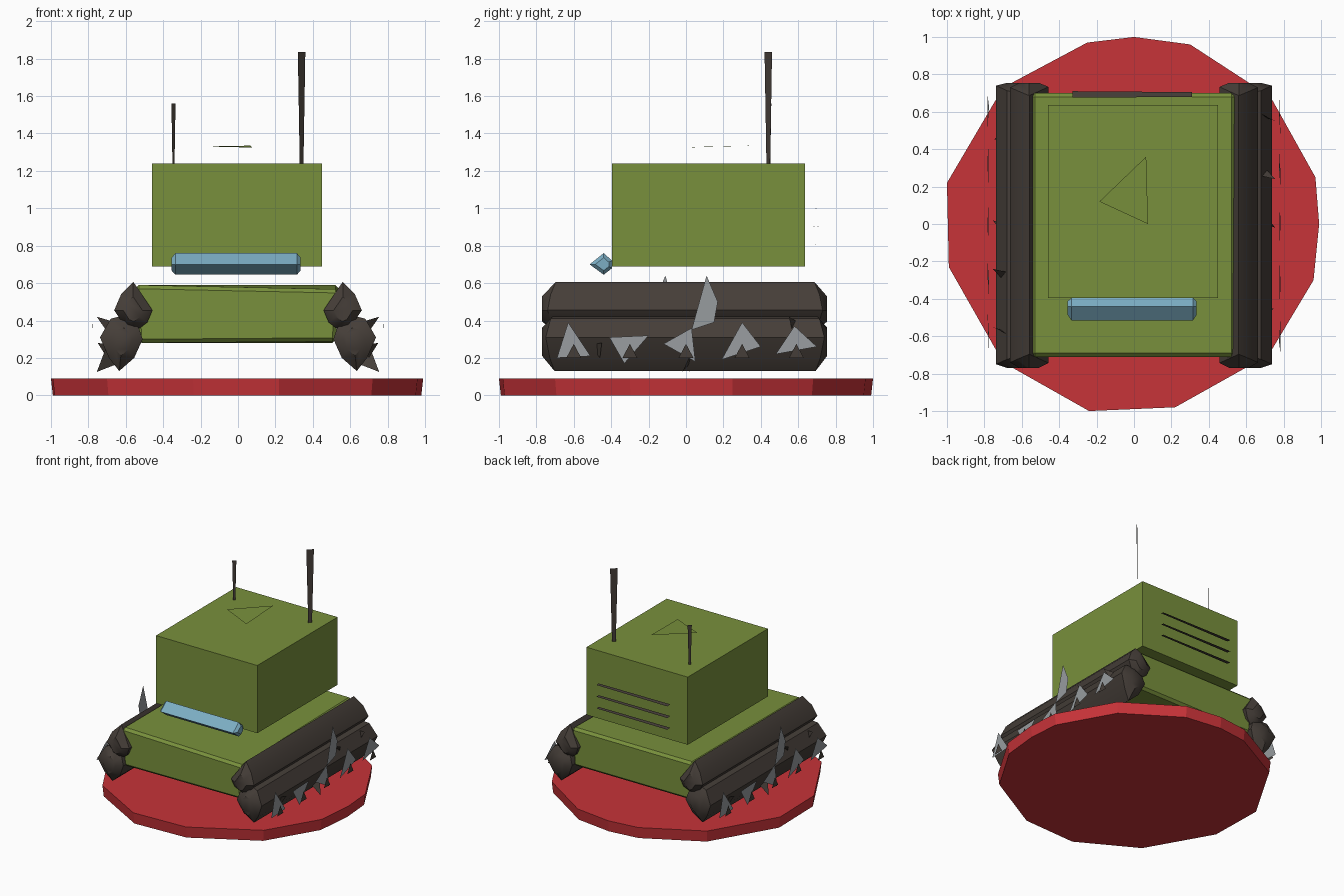
import bpy, bmesh
from mathutils import Vector

old = bpy.data.objects.get("Cube")
if old:
    bpy.data.objects.remove(old, do_unlink=True)


def material(name, rgb):
    m = bpy.data.materials.new(name)
    m.use_nodes = True
    m.diffuse_color = (*rgb, 1)
    m.node_tree.nodes["Principled BSDF"].inputs["Base Color"].default_value = (*rgb, 1)
    return m


GREEN = material("olive green", (.19, .28, .045))
RED = material("red", (.57, .033, .04))
BROWN = material("dark brown", (.06, .048, .04))
GREY = material("steel grey", (.31, .33, .345))
BLUE = material("glass blue", (.2, .42, .55))


def finish(name, bm, mat, angle=None):
    """Turn a bmesh into an object, smooth below the given angle."""
    if len(bm.faces) > 1:
        bmesh.ops.recalc_face_normals(bm, faces=bm.faces)
    me = bpy.data.meshes.new(name)
    bm.to_mesh(me)
    bm.free()
    me.materials.append(mat)
    if angle:
        me.shade_smooth()
        me.set_sharp_from_angle(angle=angle)
    ob = bpy.data.objects.new(name, me)
    bpy.context.collection.objects.link(ob)
    return ob


def box(name, low, high, mat, bevel=0, angle=None):
    low, high = Vector(low), Vector(high)
    bm = bmesh.new()
    bmesh.ops.create_cube(bm, size=1)
    for v in bm.verts:
        v.co = (low + high) / 2 + v.co * (high - low)
    if bevel:
        bmesh.ops.bevel(bm, geom=bm.edges[:], offset=bevel, segments=1, affect='EDGES')
    return finish(name, bm, mat, angle)


def loft(name, rings, mat, angle=None):
    """Skin a row of equal rings and cap both ends."""
    bm = bmesh.new()
    rows = [[bm.verts.new(p) for p in ring] for ring in rings]
    n = len(rows[0])
    for a, b in zip(rows, rows[1:]):
        for i in range(n):
            j = (i + 1) % n
            bm.faces.new((a[i], a[j], b[j], b[i]))
    bm.faces.new(rows[0])
    bm.faces.new(rows[-1])
    return finish(name, bm, mat, angle)


def plates(name, polygons, mat):
    """Thin flat sheets, one face for each polygon."""
    bm = bmesh.new()
    for poly in polygons:
        bm.faces.new([bm.verts.new(p) for p in poly])
    me = bpy.data.meshes.new(name)
    bm.to_mesh(me)
    bm.free()
    me.materials.append(mat)
    ob = bpy.data.objects.new(name, me)
    bpy.context.collection.objects.link(ob)
    return ob


# Rough-cut round base
outline = [(-.25, .97), (0, 1), (.3, .96), (.73, .68), (.97, .25), (.99, 0), (.96, -.3),
           (.72, -.7), (.22, -.98), (-.24, -1), (-.7, -.74), (-.99, -.23), (-1, .22), (-.7, .73)]
loft("base", [[(x * .99, y * .99, 0) for x, y in outline],
              [(x, y, .09) for x, y in outline]], RED)

# Hull, slightly twisted
hull = box("hull", (-.55, -.71, .28), (.54, .7, .59), GREEN, .02)
for v in hull.data.vertices:
    if v.co.y < 0:
        v.co.z -= .035 * (v.co.x + .55) * (.6 if v.co.z > .4 else -.2)
    if v.co.z < .4:
        v.co.x *= .97

# Turret and floating hatch
box("turret", (-.46, -.395, .69), (.45, .635, 1.24), GREEN)
plates("hatch", [[(-.185, .12, 1.33), (.075, 0, 1.325), (.065, .36, 1.335)]], GREEN)

# Visor: diamond section along x with narrowed ends
section = [(-.515, .7), (-.44, .76), (-.395, .72), (-.395, .68), (-.44, .645)]


def visor_ring(x, s):
    return [(x, -.44 + (y + .44) * s, .7 + (z - .7) * s) for y, z in section]


loft("visor", [visor_ring(-.355, .6), visor_ring(-.335, 1),
               visor_ring(.315, 1), visor_ring(.335, .6)], BLUE, .6)

# Antennas: diagonal strips widening upward
for name, x, y, top, w in (("right_antenna", -.345, .445, 1.56, .011),
                           ("left_antenna", .34, .44, 1.835, .02)):
    plates(name, [[(x - w / 2, y - w / 2, 1.24), (x + w / 2, y + w / 2, 1.24),
                   (x + w, y + w, top), (x - w, y - w, top)]], BROWN)

# Rear vent slats
plates("vent_slats", [[(-.33, .675, z), (.31, .68, z), (.31, .705, z - .004),
                       (-.33, .71, z - .004)] for z in (1.0, .905, .81)], BROWN)

# Track beams, two on each side
upper = [(.56, .607), (.625, .54), (.662, .455), (.6, .36), (.55, .34), (.485, .39), (.457, .455)]
lower = [(.6, .43), (.68, .41), (.738, .31), (.69, .2), (.635, .13), (.555, .2), (.51, .3), (.53, .36)]


def beam(name, profile, side):
    cx = sum(p[0] for p in profile) / len(profile)
    cz = sum(p[1] for p in profile) / len(profile)

    def ring(y, s, bulge):
        out = []
        for x, z in profile:
            wide = abs(x - cx) / .11 * bulge
            out.append((side * (cx + (x - cx) * s), y + wide, cz + (z - cz) * s))
        return out
    loft(name, [ring(-.77, .5, 0), ring(-.695, 1, -.05),
                ring(.685, 1, .05), ring(.755, .5, 0)], BROWN, .7)


# Spikes as (y, z) outlines on one side
steel = [[(-.63, .39), (-.69, .2), (-.51, .21)],
         [(-.41, .31), (-.2, .32), (-.33, .17)],
         [(-.12, .275), (.05, .18), (.03, .36)],
         [(.3, .39), (.19, .19), (.4, .26)],
         [(.58, .37), (.48, .22), (.7, .26)],
         [(.11, .64), (.17, .5), (.15, .39), (.03, .35), (.06, .46)]]
thorns = [[(.62, .27, .38), (.755, .24, .42), (.7, .3, .34)],
          [(.62, .62, .38), (.755, .55, .42), (.7, .57, .34)],
          [(.67, -.53, .27), (.75, -.45, .28), (.7, -.46, .2)],
          [(.7, .05, .27), (.755, -.02, .125), (.64, .02, .17)]]
barbs = [[(.8, y, .275), (.8, y - .04, .2), (.8, y + .04, .2)]
         for y in (-.6, -.3, 0, .3, .59)]

for side, label in ((1, "left"), (-1, "right")):
    beam(label + "_upper_track", upper, side)
    beam(label + "_lower_track", lower, side)

    # Spikes are turned half round for the other side
    def turn(poly):
        return [(side * x, side * y, z) for x, y, z in poly]

    plates(label + "_steel_spikes",
           [turn([(.775 + .04 * (.4 - z) * (z < .4), y, z) for y, z in p]) for p in steel], GREY)
    plates(label + "_thorns", [turn(p) for p in thorns + barbs], BROWN)
